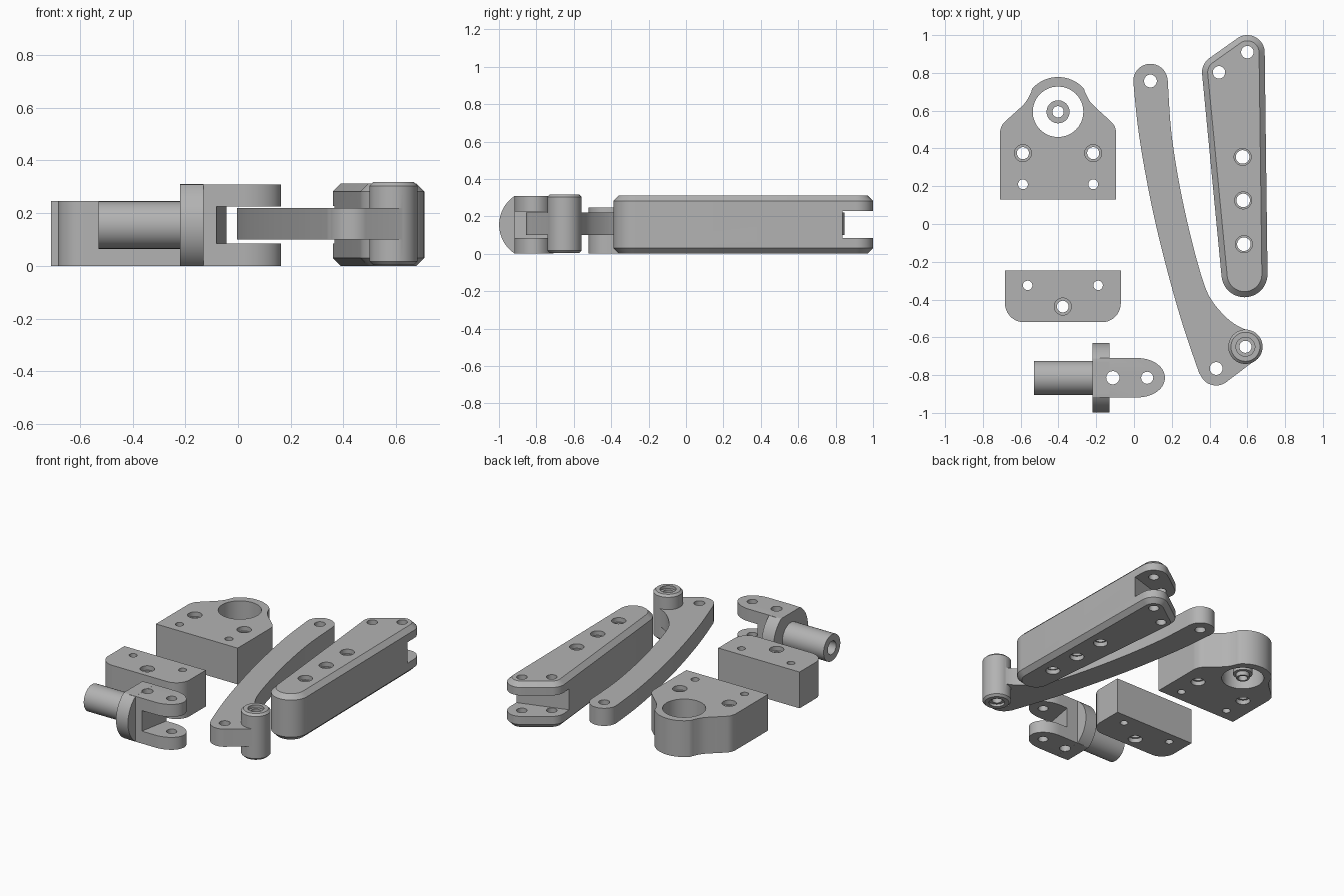
import bpy, bmesh, math
from mathutils import Vector
from mathutils.geometry import convex_hull_2d

if "Cube" in bpy.data.objects:
    bpy.data.objects.remove(bpy.data.objects["Cube"])

steel = bpy.data.materials.new("grey_metal")
steel.diffuse_color = (0.45, 0.45, 0.45, 1)
steel.use_nodes = True
steel.node_tree.nodes["Principled BSDF"].inputs["Base Color"].default_value = steel.diffuse_color


def arc(cx, cy, r, a0=0, a1=360, n=48, ry=None):
    full = abs(a1 - a0) == 360
    return [(cx + r * math.cos(t), cy + (ry or r) * math.sin(t))
            for t in (math.radians(a0 + (a1 - a0) * i / (n if full else n - 1)) for i in range(n))]


def spline(pts, steps=6):
    """Smooth curve through the given points."""
    p = [Vector(q) for q in [pts[0]] + pts + [pts[-1]]]
    out = []
    for a, b, c, d in zip(p, p[1:], p[2:], p[3:]):
        for i in range(steps):
            t = i / steps
            v = 0.5 * (2 * b + (c - a) * t + (2 * a - 5 * b + 4 * c - d) * t**2
                       + (3 * b - a - 3 * c + d) * t**3)
            out.append((v.x, v.y))
    return out + [pts[-1]]


def hull(pts):
    return [pts[i] for i in convex_hull_2d([Vector(p) for p in pts])]


def prism(name, pts, lo, hi, axis="z"):
    """Extrude an outline along z, or along x with the outline in y and z."""
    bm = bmesh.new()
    rings = [[bm.verts.new((u, v, w) if axis == "z" else (w, u, v)) for u, v in pts]
             for w in (lo, hi)]
    bm.faces.new(rings[0][::-1])
    bm.faces.new(rings[1])
    n = len(pts)
    for i in range(n):
        j = (i + 1) % n
        bm.faces.new((rings[0][i], rings[0][j], rings[1][j], rings[1][i]))
    bmesh.ops.recalc_face_normals(bm, faces=bm.faces)
    me = bpy.data.meshes.new(name)
    bm.to_mesh(me)
    bm.free()
    me.materials.append(steel)
    ob = bpy.data.objects.new(name, me)
    bpy.context.collection.objects.link(ob)
    return ob


def activate(ob):
    bpy.ops.object.select_all(action="DESELECT")
    ob.select_set(True)
    bpy.context.view_layer.objects.active = ob


def combine(ob, other, op="DIFFERENCE"):
    activate(ob)
    m = ob.modifiers.new("combine", "BOOLEAN")
    m.operation, m.solver, m.object = op, "EXACT", other
    bpy.ops.object.modifier_apply(modifier=m.name)
    bpy.data.objects.remove(other)


def chamfer(ob, width):
    activate(ob)
    m = ob.modifiers.new("chamfer", "BEVEL")
    m.width, m.segments, m.limit_method = width, 1, "ANGLE"
    m.angle_limit = math.radians(60)
    bpy.ops.object.modifier_apply(modifier=m.name)


def hole(ob, x, y, r, lo=-0.1, hi=0.5):
    combine(ob, prism("hole_cutter", arc(x, y, r, n=32), lo, hi))


def stepped_hole(ob, x, y, r, top, r_wide=0.045, depth=0.03):
    hole(ob, x, y, r)
    hole(ob, x, y, r_wide, top - depth, top + 0.1)
    hole(ob, x, y, r_wide, -0.1, depth)


def smooth(ob):
    activate(ob)
    bpy.ops.object.shade_smooth_by_angle(angle=math.radians(28))


# Bearing block with a large bore
cx, cy, top = -0.402, 0.594, 0.247
side = [(-0.308, 0.13), (-0.308, 0.475)] + spline(
    [(-0.308, 0.485), (-0.298, 0.52), (-0.272, 0.55), (-0.195, 0.62), (-0.165, 0.655), (-0.142, 0.7)], 4)
left = [(cx + x, y) for x, y in side]
right = [(cx - x, y) for x, y in reversed(side)]
block = prism("bearing_block", left + arc(cx, cy, 0.184, 138, 42, 28) + right, 0, top)
hole(block, cx, cy, 0.134)
for s in (-1, 1):
    stepped_hole(block, cx + s * 0.186, 0.375, 0.032, top)
    hole(block, cx + s * 0.186, 0.21, 0.026)
smooth(block)

# Small flanged bushing standing in the bore
bushing = prism("bushing", arc(cx, cy, 0.061), 0.03, 0.08)
combine(bushing, prism("bushing_boss", arc(cx, cy, 0.042), 0, 0.05), "UNION")
hole(bushing, cx, cy, 0.03)
smooth(bushing)

# Clamp plate with two rounded corners
clamp = prism("clamp_plate", [(-0.07, -0.247), (-0.683, -0.247)]
              + arc(-0.583, -0.42, 0.1, 180, 270, 14) + arc(-0.17, -0.42, 0.1, 270, 360, 14), 0, top)
for x in (-0.563, -0.19):
    hole(clamp, x, -0.325, 0.025)
stepped_hole(clamp, -0.377, -0.437, 0.031, top)
smooth(clamp)

# Clevis fork: flattened flange, tines and hollow shank
fy, fz = -0.814, 0.155
fork = prism("clevis_fork", [(y, min(max(z, 0), 0.31)) for y, z in arc(fy, fz, 0.185, n=96)],
             -0.22, -0.13, "x")
tines = [(-0.18, fy + 0.104), (-0.18, fy - 0.104)] + arc(0.02, fy, 0.144, -90, 90, 32, 0.104)
combine(fork, prism("tines", tines, 0.0005, 0.3095), "UNION")
combine(fork, prism("shank", arc(fy, fz, 0.09), -0.53, -0.2, "x"), "UNION")
slot = [(-0.085, fy - 0.12), (0.3, fy - 0.12), (0.3, fy + 0.12), (-0.04, fy + 0.12)]
combine(fork, prism("slot_cutter", slot, 0.085, 0.225))
combine(fork, prism("shank_cutter", arc(fy, fz, 0.045, n=32), -0.6, -0.4, "x"))
hole(fork, -0.112, fy, 0.035)
hole(fork, 0.07, fy, 0.032)
smooth(fork)

# Curved lever with a tall boss
lever_left = spline([(0.345, -0.79), (0.26, -0.54), (0.185, -0.28), (0.115, 0.0),
                     (0.06, 0.27), (0.02, 0.52), (-0.004, 0.757)])
lever_right = spline([(0.179, 0.757), (0.196, 0.5), (0.233, 0.25), (0.28, 0.02), (0.335, -0.2),
                      (0.383, -0.35), (0.43, -0.43), (0.5, -0.505), (0.56, -0.545), (0.61, -0.565)])
outline = (lever_left + arc(0.087, 0.757, 0.091, 172, 8, 24) + lever_right
           + arc(0.59, -0.65, 0.088, 70, -57, 16) + arc(0.435, -0.765, 0.09, -57, -160, 16))
lever = prism("curved_lever", outline, 0.1, 0.22)
boss = prism("lever_boss", arc(0.59, -0.65, 0.091), 0.003, 0.318)
chamfer(boss, 0.014)
combine(lever, boss, "UNION")
hole(lever, 0.087, 0.757, 0.034)
hole(lever, 0.435, -0.765, 0.034)
stepped_hole(lever, 0.59, -0.65, 0.032, 0.318, 0.05, 0.02)
smooth(lever)

# Long chamfered arm with a slotted end
arm = prism("long_arm", hull(arc(0.60, 0.908, 0.092) + arc(0.452, 0.803, 0.092)
                             + arc(0.585, -0.266, 0.122)), 0, 0.312)
chamfer(arm, 0.03)
combine(arm, prism("arm_slot_cutter", [(0.2, 0.685), (0.9, 0.9), (0.9, 1.2), (0.2, 1.2)], 0.085, 0.228))
for x, y in ((0.575, 0.355), (0.578, 0.125), (0.582, -0.107)):
    stepped_hole(arm, x, y, 0.036, 0.312)
for x, y in ((0.60, 0.91), (0.45, 0.803)):
    hole(arm, x, y, 0.033)
smooth(arm)
